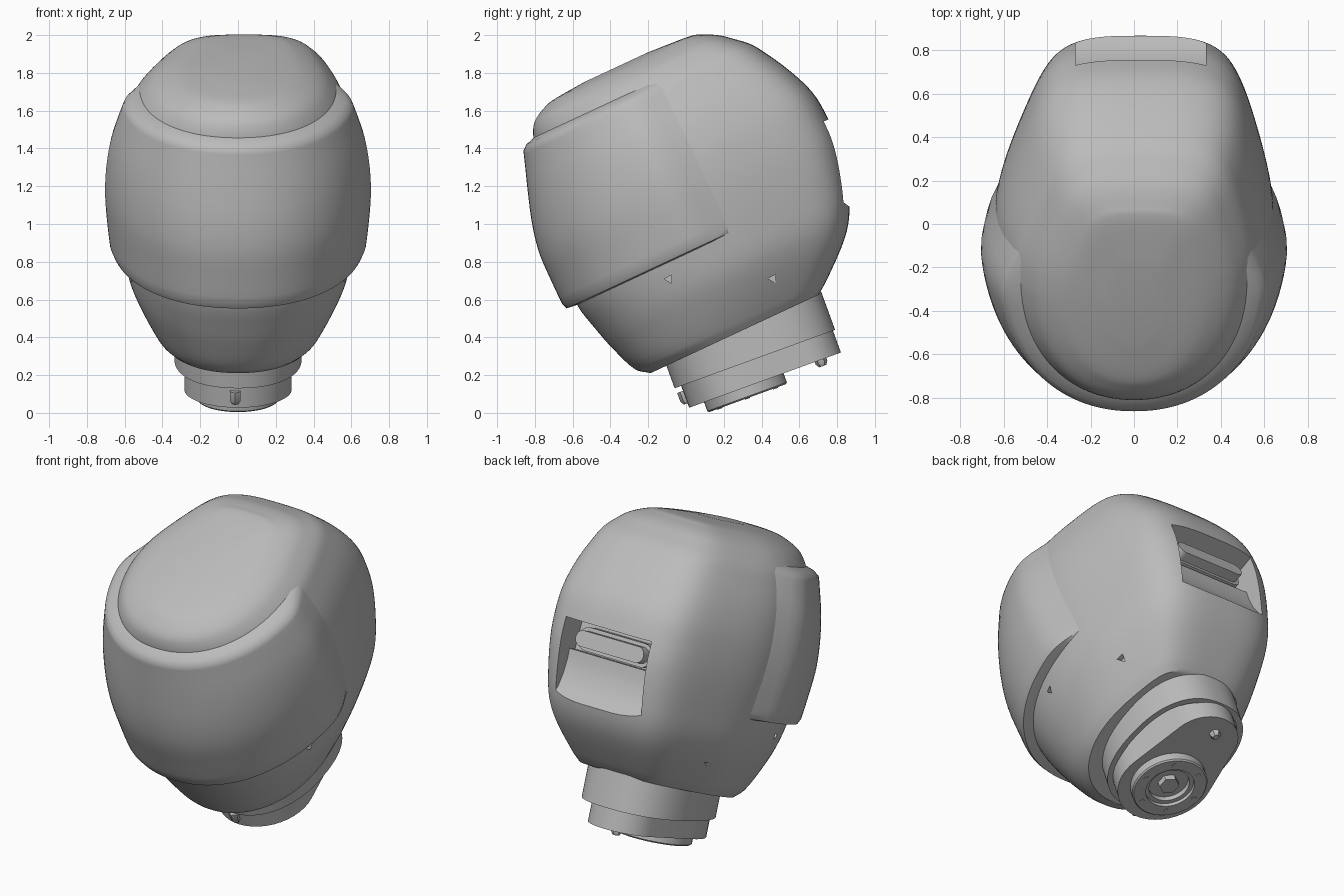
import bpy, bmesh, math
from mathutils import Matrix

cube = bpy.data.objects.get("Cube")
if cube:
    bpy.data.objects.remove(cube, do_unlink=True)

HEAD = math.radians(25)   # backward lean of the head
NECK = math.radians(20)   # lean of the neck fittings
STEPS = 128

grey = bpy.data.materials.new("mid grey")
grey.use_nodes = True
grey.diffuse_color = (0.5, 0.5, 0.5, 1)
grey.node_tree.nodes["Principled BSDF"].inputs["Base Color"].default_value = (0.5, 0.5, 0.5, 1)


def finish(bm, name, lean):
    bmesh.ops.recalc_face_normals(bm, faces=bm.faces)
    bm.transform(Matrix.Rotation(lean, 4, 'X'))
    mesh = bpy.data.meshes.new(name)
    bm.to_mesh(mesh)
    bm.free()
    mesh.materials.append(grey)
    ob = bpy.data.objects.new(name, mesh)
    bpy.context.collection.objects.link(ob)
    return ob


def smooth(ob, angle=35):
    bpy.ops.object.select_all(action='DESELECT')
    ob.select_set(True)
    bpy.context.view_layer.objects.active = ob
    bpy.ops.object.shade_smooth_by_angle(angle=math.radians(angle))


def add_loft(bm, rings):
    rows = [[bm.verts.new(p) for p in ring] for ring in rings]
    for a, b in zip(rows, rows[1:]):
        for i in range(len(a)):
            j = (i + 1) % len(a)
            bm.faces.new((a[i], a[j], b[j], b[i]))
    bm.faces.new(rows[0])
    bm.faces.new(rows[-1])


def loft(name, rings, lean):
    bm = bmesh.new()
    add_loft(bm, rings)
    ob = finish(bm, name, lean)
    smooth(ob)
    return ob


# Head profile: height, front, back, half width
PROFILE = [
    (.27, -.08, .90, .40), (.32, -.145, .97, .44), (.48, -.21, 1.15, .53),
    (.60, -.245, 1.235, .58), (.75, -.28, 1.29, .61), (.95, -.285, 1.335, .635),
    (1.1, -.28, 1.34, .645), (1.25, -.25, 1.325, .64), (1.41, -.20, 1.263, .615),
    (1.57, -.145, 1.174, .565), (1.63, -.125, 1.13, .54), (1.69, -.105, 1.063, .495),
    (1.74, -.07, 1.0, .44), (1.78, 0, .92, .355), (1.80, .07, .85, .27),
    (1.815, .25, .62, .12)]


def slope(i, k):
    a, b = PROFILE[max(i - 1, 0)], PROFILE[min(i + 1, len(PROFILE) - 1)]
    return (b[k] - a[k]) / (b[0] - a[0])


def section(w):
    i = 0
    while i < len(PROFILE) - 2 and w > PROFILE[i + 1][0]:
        i += 1
    p, q = PROFILE[i], PROFILE[i + 1]
    h = q[0] - p[0]
    t = (w - p[0]) / h
    s = t * t * (3 - 2 * t)
    return [p[k] * (1 - s) + q[k] * s
            + h * t * (1 - t) * ((1 - t) * slope(i, k) - t * slope(i + 1, k))
            for k in (1, 2, 3)]


def oval(angle, centre, depth, width, front=2.15, back=3.1):
    c, s = math.cos(angle), math.sin(angle)
    e = 2 / (front if c > 0 else back)
    return (math.copysign(abs(s) ** e, s) * width,
            centre - math.copysign(abs(c) ** e, c) * depth)


ANGLES = [2 * math.pi * i / STEPS for i in range(STEPS)]


def head_oval(angle, centre, depth, width):
    """Oval whose rear half tapers and sits slightly to the left."""
    x, u = oval(angle, centre, depth, width)
    t = max((u - centre) / depth, 0)
    return x * (1 - .75 * t * t * (1 - t)) + .03 * t * t * (3 - 2 * t), u


def head_ring(w, raise_by=None):
    f, b, width = section(w)
    c, d = (f + b) / 2, (b - f) / 2
    ring = []
    for a in ANGLES:
        x, u = head_oval(a, c, d, width)
        if raise_by is not None:
            t = min(max((u - .38) / .32, 0), 1)
            t = t * t * (3 - 2 * t)
            o = raise_by * (1 - t) - .015 * t - .5 * max(u - .7, 0)
            x, u = head_oval(a, c, d + o, width + o)
        ring.append((x, u, w))
    return ring


# Head shell
heights = []
for p, q in zip(PROFILE, PROFILE[1:]):
    heights += [p[0] + (q[0] - p[0]) * k / 4 for k in range(4)]
heights.append(PROFILE[-1][0])
bm = bmesh.new()
add_loft(bm, [head_ring(w) for w in heights])
shell = finish(bm, "head_shell", HEAD)

# Cutter for the rear recess with its scoop, and small side dimples
bm = bmesh.new()
recess = [(1.5, 1.09), (1.13, 1.09), (1.13, .91), (1.19, .91), (1.185, .85),
          (1.19, .77), (1.21, .69), (1.245, .625), (1.5, .625)]
add_loft(bm, [[(x, u, w) for u, w in recess] for x in (-.27, .33)])
for side in (-1, 1):
    for u, w, x0 in ((.218, .68, .52), (.717, .45, .46)):
        tri = [(u + .026 * math.cos(a), w + .026 * math.sin(a))
               for a in (.6, .6 + 2.1, .6 + 4.2)]
        add_loft(bm, [[(side * x, p, q) for p, q in tri] for x in (x0, .75)])
cutter = finish(bm, "recess_cutter", HEAD)
cutter.hide_render = True
mod = shell.modifiers.new("recess", 'BOOLEAN')
mod.operation, mod.solver, mod.object = 'DIFFERENCE', 'EXACT', cutter
bpy.context.view_layer.objects.active = shell
bpy.ops.object.modifier_apply(modifier=mod.name)
bpy.data.objects.remove(cutter, do_unlink=True)
smooth(shell)

# Raised face mask that fades into the sides
levels = [(.76, -.02), (.768, .056)]
levels += [(.80 + .80 * k / 20, .066) for k in range(21)]
levels += [(1.622, .066), (1.645, .045), (1.668, -.02)]
loft("face_mask", [head_ring(w, o) for w, o in levels], HEAD)


def capsule(c1, r1, c2, r2, n=24):
    """Outline around two circles that lie on one axis."""
    phi = math.acos((r1 - r2) / (c2 - c1))
    pts = []
    for c, r, lo, hi in ((c1, r1, phi, 2 * math.pi - phi), (c2, r2, -phi, phi)):
        for k in range(n + 1):
            a = lo + (hi - lo) * k / n
            pts.append((c + r * math.cos(a), r * math.sin(a)))
    return pts


# Layered latch bar in the rear recess
for name, r, u0, u1 in (("latch_base", .07, 1.10, 1.2), ("latch_bar", .048, 1.15, 1.26)):
    outline = capsule(-.16, r, .22, r - .001)
    loft(name, [[(p, u, .99 + q) for p, q in outline] for u in (u0, u1)], HEAD)


# Neck collar with a hollow underside
def collar_ring(w, inset=0):
    return [(*oval(a, .44, .452 - inset, .337 - inset, 2.2, 2.4), w) for a in ANGLES]


loft("neck_collar", [collar_ring(.36), collar_ring(.143), collar_ring(.143, .035),
                     collar_ring(.21, .035)], NECK)

# Tapered bracket under the collar
plate = capsule(.31, .285, .67, .21)
loft("neck_bracket", [[(q, p, w) for p, q in plate] for w in (.24, .02)], NECK)


def disc(r, w, u=.333, x=0, n=48):
    return [(x + r * math.sin(2 * math.pi * k / n), u + r * math.cos(2 * math.pi * k / n), w)
            for k in range(n)]


# Mounting hub with a stepped bore, bolts and a hexagonal centre
loft("mounting_hub", [disc(.224, .05), disc(.224, -.03), disc(.216, -.038), disc(.145, -.038),
                      disc(.145, -.015), disc(.12, -.015), disc(.12, .016)], NECK)
loft("hub_hex", [disc(.06, .03, n=6), disc(.06, -.02, n=6)], NECK)
for k in range(6):
    a = math.pi * (k + .5) / 3
    u, x = .333 + .18 * math.cos(a), .18 * math.sin(a)
    loft(f"hub_bolt_{k + 1}", [disc(.014, -.03, u, x, 8), disc(.014, -.042, u, x, 8)], NECK)

# Locating lugs at the front and back of the bracket
for name, u, w in (("front_lug", .025, .075), ("rear_lug", .765, .015)):
    loft(name, [disc(.033, w + .04, u, -.015, 6), disc(.033, w - .01, u, -.015, 6),
                disc(.02, w - .03, u, -.015, 6)], NECK)
